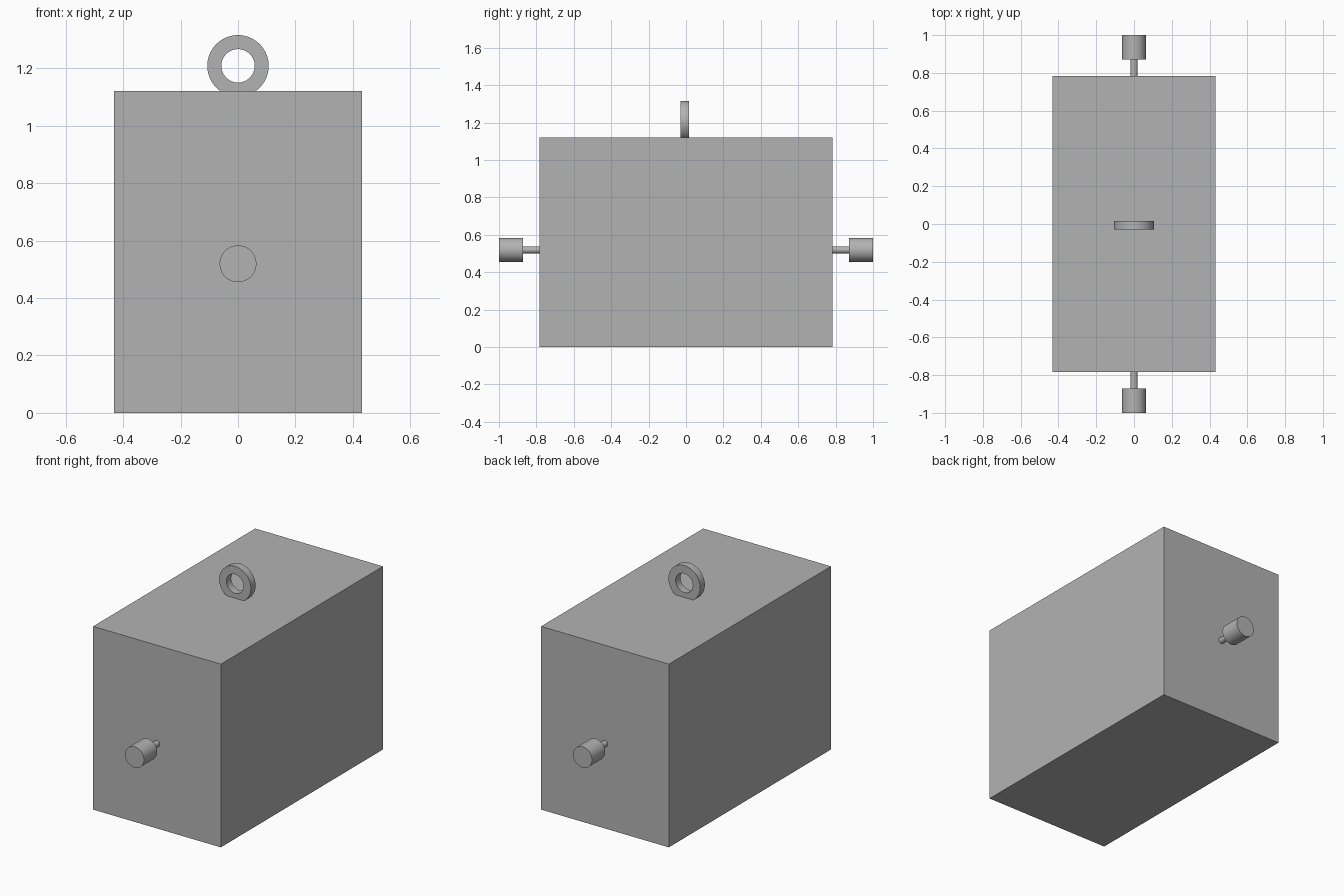
import bpy, bmesh, math
from mathutils import Matrix

if "Cube" in bpy.data.objects:
    bpy.data.objects.remove(bpy.data.objects["Cube"])

# Dark grey for every part
grey = bpy.data.materials.new("dark_grey")
grey.diffuse_color = (0.45, 0.45, 0.45, 1)
grey.use_nodes = True
grey.node_tree.nodes["Principled BSDF"].inputs["Base Color"].default_value = grey.diffuse_color


def finish(name, bm):
    bmesh.ops.recalc_face_normals(bm, faces=bm.faces)
    mesh = bpy.data.meshes.new(name)
    bm.to_mesh(mesh)
    bm.free()
    mesh.materials.append(grey)
    obj = bpy.data.objects.new(name, mesh)
    bpy.context.collection.objects.link(obj)
    return obj


def smooth(obj):
    bpy.ops.object.select_all(action='DESELECT')
    obj.select_set(True)
    bpy.context.view_layer.objects.active = obj
    bpy.ops.object.shade_smooth_by_angle(angle=math.radians(30))


def cylinder_y(name, radius, y0, y1, z):
    # Capped cylinder lying along y
    bm = bmesh.new()
    mat = Matrix.Translation((0, (y0 + y1) / 2, z)) @ Matrix.Rotation(math.pi / 2, 4, 'X')
    bmesh.ops.create_cone(bm, cap_ends=True, segments=64, radius1=radius,
                          radius2=radius, depth=abs(y1 - y0), matrix=mat)
    smooth(finish(name, bm))


def ring_y(name, r_out, r_in, y0, y1, z, steps=64):
    # Rectangular section spun around the y axis
    bm = bmesh.new()
    vs = [bm.verts.new((r, y, z)) for r, y in
          ((r_in, y0), (r_out, y0), (r_out, y1), (r_in, y1))]
    edges = [bm.edges.new((vs[i], vs[(i + 1) % 4])) for i in range(4)]
    bmesh.ops.spin(bm, geom=vs + edges, cent=(0, 0, z), axis=(0, 1, 0),
                   angle=math.tau, steps=steps)
    bmesh.ops.remove_doubles(bm, verts=bm.verts, dist=1e-5)
    smooth(finish(name, bm))


# Main box
W, D, H = 0.864, 1.566, 1.12
bm = bmesh.new()
bmesh.ops.create_cube(bm, size=1, matrix=Matrix.Translation((0, 0, H / 2))
                      @ Matrix.Diagonal((W, D, H, 1)))
finish("box_body", bm)

# Lifting ring, sunk slightly into the top
ring_y("lifting_ring", 0.107, 0.058, -0.029, 0.017, 1.208)

# Stem and knob on the front and back
for side, s in (("front", -1), ("back", 1)):
    cylinder_y(side + "_stem", 0.019, s * 0.76, s * 0.88, 0.519)
    cylinder_y(side + "_knob", 0.064, s * 0.872, s * 1.0, 0.519)
